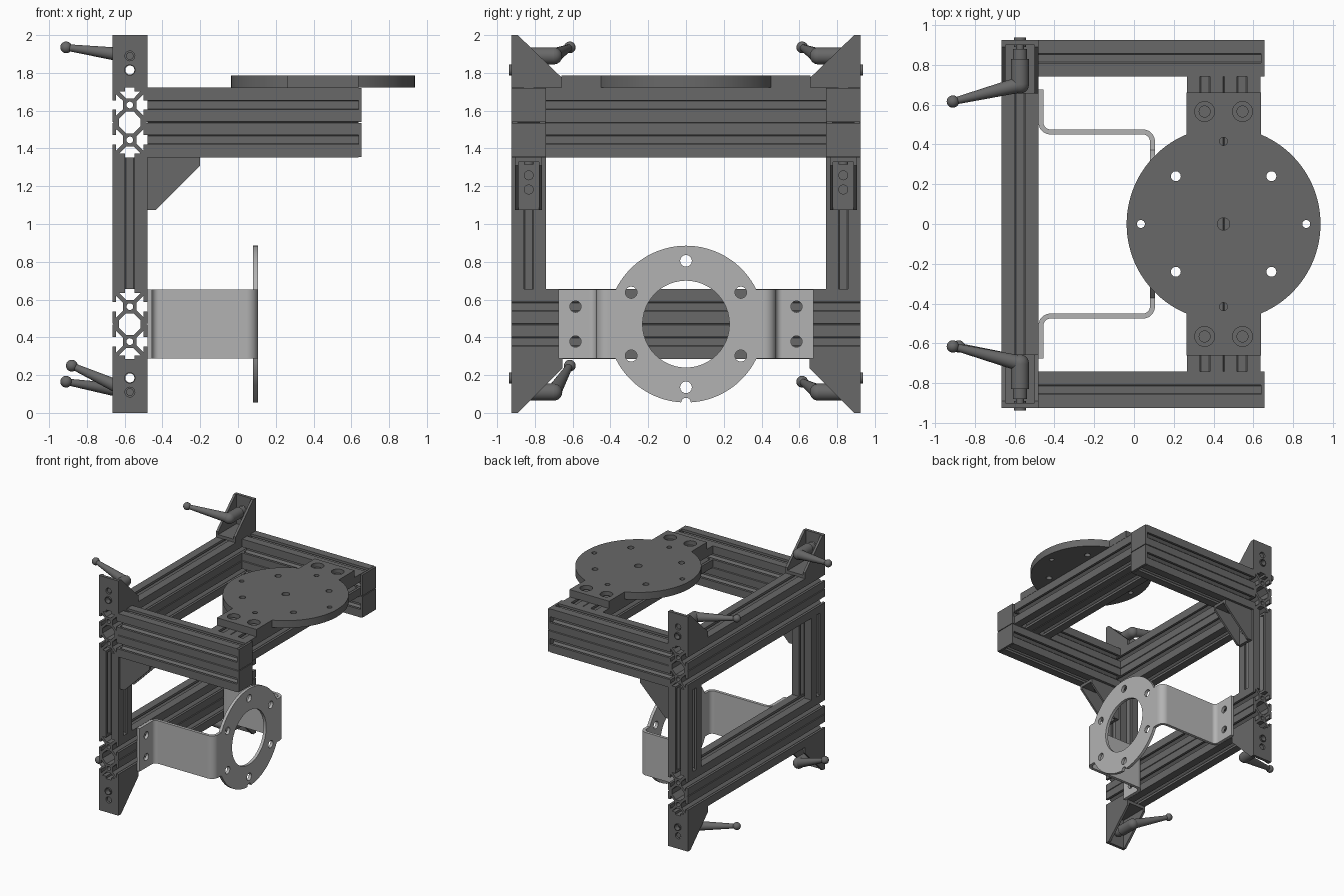
import bpy, bmesh, math
from mathutils import Vector, Matrix

if "Cube" in bpy.data.objects:
    bpy.data.objects.remove(bpy.data.objects["Cube"])


def material(name, g):
    m = bpy.data.materials.new(name)
    m.diffuse_color = (g, g, g, 1)
    m.use_nodes = True
    m.node_tree.nodes["Principled BSDF"].inputs["Base Color"].default_value = m.diffuse_color
    return m


DARK, LIGHT = material("dark_grey", 0.14), material("light_grey", 0.45)


def finish(name, bm, mat=DARK):
    bmesh.ops.remove_doubles(bm, verts=bm.verts, dist=1e-5)
    bmesh.ops.recalc_face_normals(bm, faces=bm.faces)
    me = bpy.data.meshes.new(name)
    bm.to_mesh(me)
    bm.free()
    me.shade_smooth()
    me.set_sharp_from_angle(angle=math.radians(30))
    me.materials.append(mat)
    ob = bpy.data.objects.new(name, me)
    bpy.context.collection.objects.link(ob)
    return ob


# extrude 2D loops (inner loops are holes) along an axis: x uses (y,z), y uses (x,z), z uses (x,y)
def extrude(name, loops, axis, w0, w1, mat=DARK):
    cu = bpy.data.curves.new(name, 'CURVE')
    cu.dimensions, cu.fill_mode = '2D', 'BOTH'
    cu.extrude = abs(w1 - w0) / 2
    for loop in loops:
        sp = cu.splines.new('POLY')
        sp.points.add(len(loop) - 1)
        for p, (u, v) in zip(sp.points, loop):
            p.co = (u, v, 0, 1)
        sp.use_cyclic_u = True
    tmp = bpy.data.objects.new(name + "_curve", cu)
    me = bpy.data.meshes.new_from_object(tmp)
    bm = bmesh.new()
    bm.from_mesh(me)
    mid = (w0 + w1) / 2
    for v in bm.verts:
        a, b, c = v.co.x, v.co.y, v.co.z + mid
        v.co = {'x': (c, a, b), 'y': (a, c, b), 'z': (a, b, c)}[axis]
    bpy.data.objects.remove(tmp)
    bpy.data.curves.remove(cu)
    bpy.data.meshes.remove(me)
    return finish(name, bm, mat)


def arc(cx, cy, r, a0, a1, n=12):
    return [(cx + r * math.cos(math.radians(a0 + (a1 - a0) * i / n)),
             cy + r * math.sin(math.radians(a0 + (a1 - a0) * i / n))) for i in range(n + 1)]


def circle(cx, cy, r, n=24):
    return arc(cx, cy, r, 0, 360, n)[:-1]


def rect(u0, u1, v0, v1):
    return [(u0, v0), (u1, v0), (u1, v1), (u0, v1)]


def cone(bm, p0, p1, r0, r1, n=24):
    p0, p1 = Vector(p0), Vector(p1)
    d = p1 - p0
    m = Matrix.Translation((p0 + p1) / 2) @ d.to_track_quat('Z', 'Y').to_matrix().to_4x4()
    bmesh.ops.create_cone(bm, cap_ends=True, segments=n, radius1=r0, radius2=r1,
                          depth=d.length, matrix=m)


def ball(bm, p, r):
    bmesh.ops.create_uvsphere(bm, u_segments=20, v_segments=12, radius=r,
                              matrix=Matrix.Translation(p))


# slotted profile cross-sections
H = 0.0925


def slot(k, dv=0):
    pts = [(H, -.025), (.0725, -.025), (.0725, -.057), (.035, -.02),
           (.035, .02), (.0725, .057), (.0725, .025), (H, .025)]
    c, s = round(math.cos(k * math.pi / 2)), round(math.sin(k * math.pi / 2))
    return [(c * p - s * q, s * p + c * q + dv) for p, q in pts]


single = [slot(0) + [(H, H)] + slot(1) + [(-H, H)] + slot(2) + [(-H, -H)] + slot(3) + [(H, -H)],
          circle(0, 0, .018, 16)]
notch = [(H, -.004), (H - .007, 0), (H, .004)]
double = [slot(3, -H) + [(H, -2 * H)] + slot(0, -H) + notch + slot(0, H) + [(H, 2 * H)]
          + slot(1, H) + [(-H, 2 * H)] + slot(2, H) + [(-u, -v) for u, v in notch]
          + slot(2, -H) + [(-H, -2 * H)],
          circle(0, H, .018, 16), circle(0, -H, .018, 16),
          [(.02, .0575), (.057, .02), (.057, -.02), (.02, -.0575),
           (-.02, -.0575), (-.057, -.02), (-.057, .02), (-.02, .0575)]]


def rail(name, section, axis, u, v, w0, w1, swap=False):
    loops = [[((q if swap else p) + u, (p if swap else q) + v) for p, q in l] for l in section]
    return extrude(name, loops, axis, w0, w1)


XB, ZT, ZL = -.5725, 1.5375, .47
rail("upper_back_rail", double, 'y', XB, ZT, -.925, .925)
rail("lower_back_rail", double, 'y', XB, ZL, -.925, .925)
rail("plate_cross_rail", double, 'y', .45, 1.63, -.74, .74, swap=True)

for s, side in ((1, "rear"), (-1, "front")):
    # uprights, arms and arm end caps
    rail(side + "_upright", single, 'z', XB, s * .8325, .655, 1.3525)
    rail(side + "_arm", double, 'x', s * .8325, ZT, -.48, .637)
    for dz, lv in ((H, "upper"), (-H, "lower")):
        z = ZT + dz
        extrude(f"{side}_{lv}_arm_cap", [rect(s * .8325 - H, s * .8325 + H, z - H + .003, z + H - .003)],
                'x', .637, .655)

    # gusset under each arm with its screws
    tri = [(-.48, 1.3525), (-.2, 1.3525), (-.2, 1.31), (-.437, 1.073), (-.48, 1.073)]
    ell = [(-.48, 1.3525), (-.2, 1.3525), (-.2, 1.327), (-.455, 1.327), (-.455, 1.073), (-.48, 1.073)]
    extrude(side + "_arm_gusset_base", [ell], 'y', s * .765, s * .9)
    for y in (.762, .888):
        extrude(side + "_arm_gusset_wall", [tri], 'y', s * y, s * (y + .017))
    bm = bmesh.new()
    for d in (.095, .17):
        cone(bm, (-.46, s * .8325, 1.3525 - d), (-.443, s * .8325, 1.3525 - d), .026, .026)
        cone(bm, (-.48 + d, s * .8325, 1.332), (-.48 + d, s * .8325, 1.315), .026, .026)
    finish(side + "_arm_gusset_screws", bm)

    # corner gussets with clamp levers at the top and bottom
    for top in (True, False):
        def zz(h):
            return 1.7225 + h * .2775 / .28 if top else .285 - h * .285 / .28
        nm = f"{side}_{'top' if top else 'bottom'}_corner"
        wall = [(s * y, zz(h)) for y, h in ((.925, 0), (.925, .28), (.89, .28), (.655, .05), (.655, 0))]
        for x in (-.665, -.5):
            extrude(nm + "_gusset_wall", [wall], 'x', x, x + .02)
        za, zb = sorted((zz(0), zz(.28)))
        hz, oz = (1.89, 1.815) if top else (.11, .185)
        extrude(nm + "_gusset_plate", [rect(-.665, -.48, za, zb), circle(XB, hz, .026), circle(XB, oz, .03)],
                'y', s * .9, s * .925)
        extrude(nm + "_gusset_foot", [rect(-.665, -.48, s * .655, s * .925)], 'z', zz(0), zz(.026))
        extrude(nm + "_bushing", [circle(XB, oz, .03), circle(XB, oz, .024)], 'y', s * .89, s * .937)

        bx, bz = (-.91, 1.935) if top else ((-.91, .165) if s > 0 else (-.88, .25))
        bm = bmesh.new()
        cone(bm, (XB, s * .915, hz), (XB, s * .86, hz), .02, .02)
        cone(bm, (XB, s * .88, hz), (XB, s * .82, hz), .036, .036)
        cone(bm, (XB, s * .83, hz), (XB, s * .70, hz), .045, .045)
        ball(bm, (XB, s * .70, hz), .045)
        cone(bm, (XB, s * .70, hz), (bx, s * .615, bz), .04, .017)
        ball(bm, (bx, s * .615, bz), .031)
        finish(nm + "_clamp_lever", bm)

# round mounting plate with two tabs
C, R = .45, .487
a = math.degrees(math.acos(.187 / R))
outline = (arc(C, 0, R, -a, a, 40) + [(C + .187, .66), (C - .187, .66)]
           + arc(C, 0, R, 180 - a, 180 + a, 40) + [(C - .187, -.66), (C + .187, -.66)])
bolts = [(C + i * .095, j * .565) for i in (1, -1) for j in (1, -1)]
holes = [circle(x, y, .05) for x, y in bolts]
holes += [circle(C + i * .24, j * .24, .025) for i in (1, -1) for j in (1, -1)]
holes += [circle(C, j * .415, .02) for j in (1, -1)]
holes += [circle(C + i * .415, 0, .02) for i in (1, -1)] + [circle(C, 0, .031)]
extrude("round_mounting_plate", [outline] + holes, 'z', 1.7225, 1.785)
bm = bmesh.new()
for x, y in bolts:
    cone(bm, (x, y, 1.7), (x, y, 1.735), .0505, .0505)
    cone(bm, (x, y, 1.73), (x, y, 1.76), .03, .03)
finish("plate_bolts", bm)

# bent ring bracket: ring face, two bent arms, two drilled flanges
q = math.degrees(math.asin(.183 / .415))
ring = ([(.415, ZL - .183), (.415, ZL + .183)] + arc(0, ZL, .415, q, 180 - q, 36)
        + [(-.415, ZL + .183), (-.415, ZL - .183)] + arc(0, ZL, .415, 180 + q, 266.5, 20)
        + arc(0, ZL - .415, .025, 170, 10, 10) + arc(0, ZL, .415, 273.5, 360 - q, 20))
ring_holes = [circle(0, ZL, .23, 48)]
ring_holes += [circle(.335 * math.cos(t), ZL + .335 * math.sin(t), .031)
               for t in (math.radians(30 + 60 * i) for i in range(6))]
extrude("ring_bracket_face", [ring] + ring_holes, 'x', .08, .105, LIGHT)
for s, side in ((1, "rear"), (-1, "front")):
    bend = (arc(.045, .415, .06, 0, 90) + arc(-.42, .51, .035, 270, 180)
            + arc(-.42, .51, .06, 180, 270) + arc(.045, .415, .035, 90, 0))
    extrude(side + "_ring_bracket_arm", [[(x, s * y) for x, y in bend]], 'z', ZL - .183, ZL + .183, LIGHT)
    extrude(side + "_ring_bracket_flange",
            [rect(s * .51, s * .675, ZL - .183, ZL + .183)]
            + [circle(s * .585, ZL + dz, .03) for dz in (H, -H)], 'x', -.48, -.455, LIGHT)
